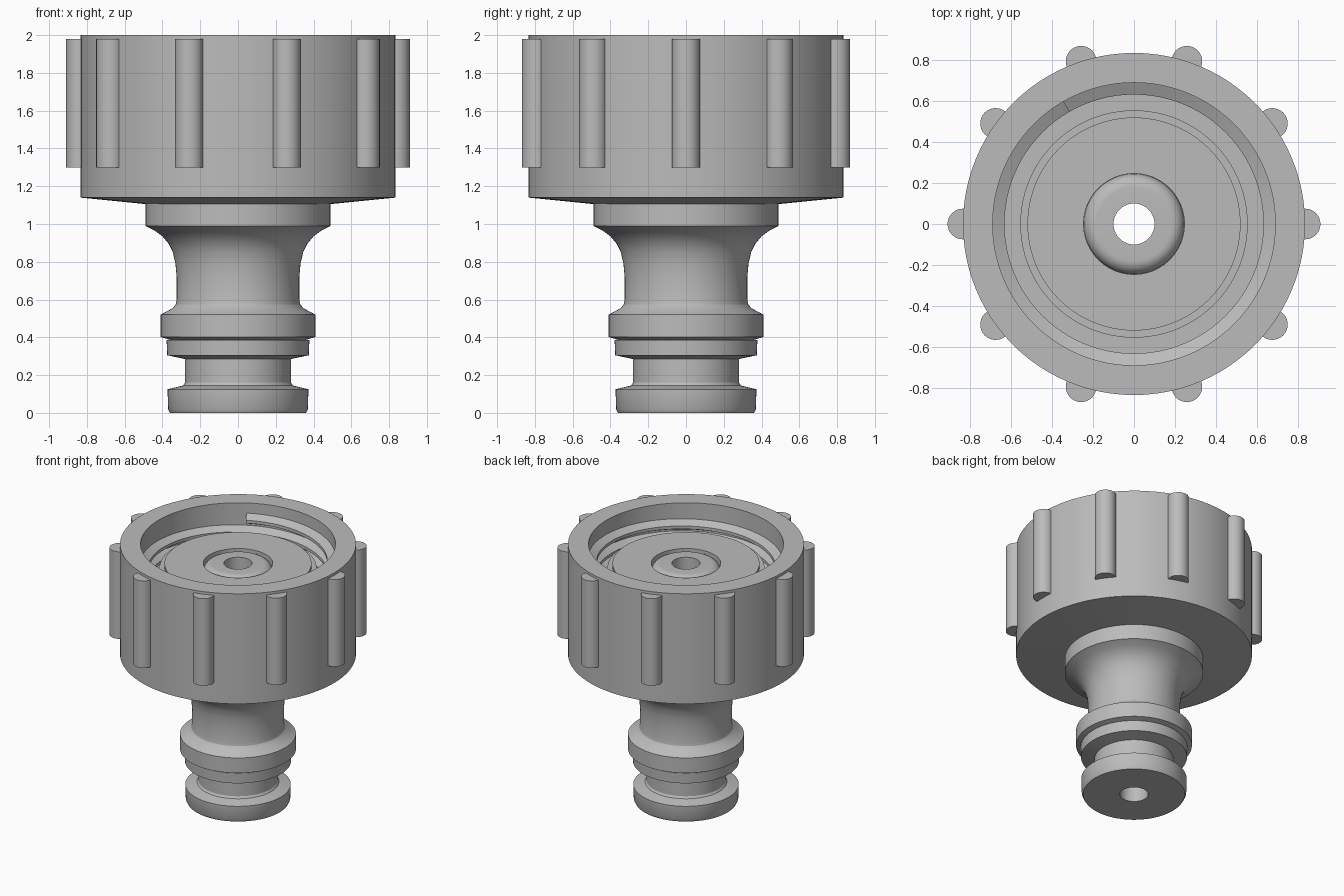
import bpy, bmesh, math

if "Cube" in bpy.data.objects:
    bpy.data.objects.remove(bpy.data.objects["Cube"])

SEG = 96
grey = bpy.data.materials.new("light_grey")
grey.diffuse_color = (0.5, 0.5, 0.5, 1)
grey.use_nodes = True
grey.node_tree.nodes["Principled BSDF"].inputs["Base Color"].default_value = grey.diffuse_color


def finish(name, bm):
    """Turn a bmesh into a smooth-shaded object with sharp edges kept."""
    bmesh.ops.recalc_face_normals(bm, faces=bm.faces)
    mesh = bpy.data.meshes.new(name)
    bm.to_mesh(mesh)
    bm.free()
    mesh.materials.append(grey)
    ob = bpy.data.objects.new(name, mesh)
    bpy.context.collection.objects.link(ob)
    bpy.ops.object.select_all(action='DESELECT')
    ob.select_set(True)
    bpy.context.view_layer.objects.active = ob
    bpy.ops.object.shade_smooth_by_angle(angle=math.radians(25))
    return ob


def lathe(name, profile):
    """Revolve a closed (radius, z) loop around the z axis."""
    bm = bmesh.new()
    rings = []
    for i in range(SEG):
        a = 2 * math.pi * i / SEG
        rings.append([bm.verts.new((r * math.cos(a), r * math.sin(a), z)) for r, z in profile])
    n = len(profile)
    for i in range(SEG):
        p, q = rings[i], rings[(i + 1) % SEG]
        for j in range(n):
            k = (j + 1) % n
            bm.faces.new((p[j], q[j], q[k], p[k]))
    return finish(name, bm)


# Nozzle body: plug end, seal groove, collar, flared neck, inner flange, rounded mouth
mouth = [(0.18 + 0.065 * math.cos(t), 1.785 + 0.065 * math.sin(t))
         for t in (math.pi / 2 * i / 8 for i in range(9))]
lathe("nozzle_body", [
    (0.10, 0.0), (0.36, 0.0), (0.37, 0.02), (0.373, 0.125), (0.29, 0.145), (0.28, 0.16),
    (0.28, 0.285), (0.375, 0.305), (0.378, 0.385), (0.36, 0.387), (0.41, 0.402),
    (0.41, 0.52), (0.345, 0.555), (0.33, 0.575), (0.325, 0.60), (0.325, 0.72),
    (0.331, 0.79), (0.345, 0.85), (0.367, 0.895), (0.40, 0.935), (0.44, 0.965),
    (0.49, 0.99), (0.49, 1.40), (0.555, 1.40), (0.555, 1.82), (0.246, 1.82),
    (0.246, 1.785)] + mouth + [(0.10, 1.85)])

# Flat sealing washer on the inner flange
lathe("seal_washer", [(0.246, 1.82), (0.52, 1.82), (0.52, 1.85), (0.246, 1.85)])

# Threaded cap shell
lathe("cap_shell", [
    (0.485, 1.105), (0.835, 1.14), (0.835, 2.0), (0.69, 2.0), (0.69, 1.40), (0.485, 1.40)])

# Inner screw thread winding down from its start
bm = bmesh.new()
PITCH, TURNS = 0.095, 4.5
section = [(0.70, 0.046), (0.632, 0.012), (0.632, -0.012), (0.70, -0.046)]
steps = int(TURNS * SEG)
prev = None
for i in range(steps + 1):
    a = math.radians(120) - 2 * math.pi * i / SEG
    z0 = 1.88 - PITCH * i / SEG
    ring = [bm.verts.new((r * math.cos(a), r * math.sin(a), z0 + dz)) for r, dz in section]
    if prev:
        for j in range(4):
            k = (j + 1) % 4
            bm.faces.new((prev[j], prev[k], ring[k], ring[j]))
    if i in (0, steps):
        bm.faces.new(ring)
    prev = ring
finish("screw_thread", bm)

# Ten round grip ribs
for n in range(10):
    a = 2 * math.pi * n / 10
    bm = bmesh.new()
    bmesh.ops.create_cone(bm, cap_ends=True, segments=32, radius1=0.075, radius2=0.075, depth=0.68)
    bmesh.ops.translate(bm, vec=(0.835 * math.cos(a), 0.835 * math.sin(a), 1.64), verts=bm.verts)
    finish(f"grip_rib_{n + 1}", bm)
